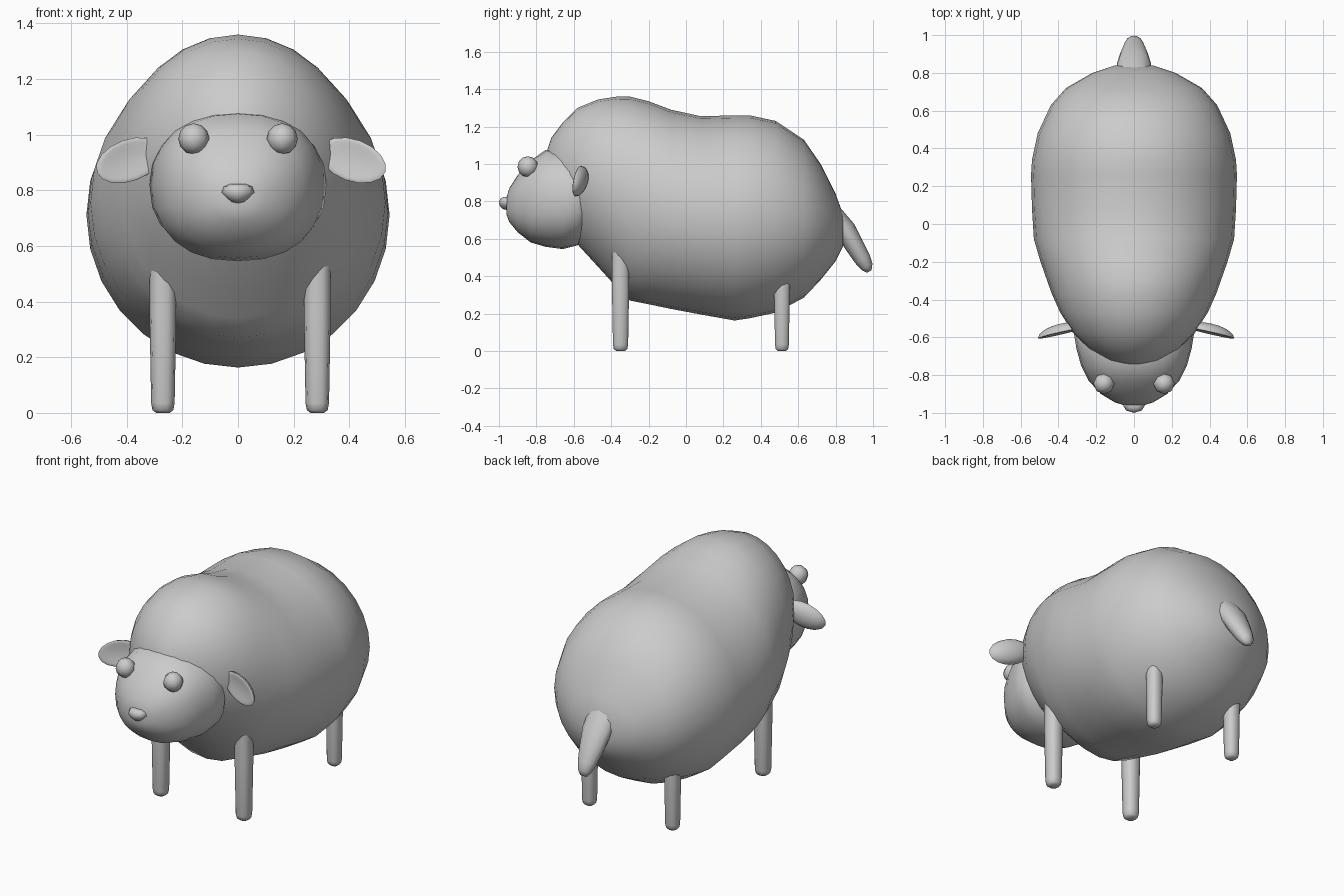
import bpy, bmesh, math
from mathutils import Vector, Matrix

if "Cube" in bpy.data.objects:
    bpy.data.objects.remove(bpy.data.objects["Cube"])


def finish(name, bm, angle=60):
    bmesh.ops.recalc_face_normals(bm, faces=bm.faces[:])
    me = bpy.data.meshes.new(name)
    bm.to_mesh(me)
    bm.free()
    ob = bpy.data.objects.new(name, me)
    bpy.context.collection.objects.link(ob)
    bpy.ops.object.select_all(action='DESELECT')
    ob.select_set(True)
    bpy.context.view_layer.objects.active = ob
    bpy.ops.object.shade_smooth_by_angle(angle=math.radians(angle))
    return ob


def loft(name, sections, n=24, power=2.0):
    """Sections are (centre, axis_a, axis_b); each becomes a superellipse ring."""
    bm = bmesh.new()
    rings = []
    for c, a, b in sections:
        c, a, b = Vector(c), Vector(a), Vector(b)
        ring = []
        for i in range(n):
            t = 2 * math.pi * i / n
            ct, st = math.cos(t), math.sin(t)
            u = math.copysign(abs(ct) ** (2 / power), ct)
            v = math.copysign(abs(st) ** (2 / power), st)
            ring.append(bm.verts.new(c + a * u + b * v))
        rings.append(ring)
    for r, s in zip(rings, rings[1:]):
        for i in range(n):
            j = (i + 1) % n
            bm.faces.new((r[i], r[j], s[j], s[i]))
    bm.faces.new(rings[0])
    bm.faces.new(rings[-1])
    return finish(name, bm)


def upright(profile):
    """Profile rows are (y, half width, bottom z, top z)."""
    return [((0, y, (lo + hi) / 2), (w, 0, 0), (0, 0, (hi - lo) / 2))
            for y, w, lo, hi in profile]


# Woolly body with a saddle dip in the back
loft("body", upright([
    (-.76, .04, .92, 1.02), (-.72, .15, .79, 1.14), (-.66, .24, .68, 1.22),
    (-.58, .32, .57, 1.30), (-.47, .39, .45, 1.345), (-.37, .435, .34, 1.36),
    (-.30, .46, .27, 1.36), (-.20, .495, .25, 1.335), (-.08, .53, .225, 1.29),
    (.08, .54, .195, 1.255), (.26, .545, .163, 1.26), (.34, .54, .175, 1.26),
    (.48, .51, .205, 1.23), (.63, .44, .285, 1.13), (.72, .36, .38, 1.0),
    (.80, .22, .48, .84), (.84, .10, .56, .73)]), n=28)

# Rounded head sunk into the body
loft("head", upright([
    (-.96, .05, .73, .82), (-.945, .10, .69, .87), (-.90, .175, .635, .94),
    (-.83, .24, .58, 1.02), (-.75, .28, .557, 1.075), (-.66, .305, .545, 1.085),
    (-.58, .318, .565, 1.07), (-.52, .28, .63, 1.03), (-.47, .17, .72, .95)]),
    n=24, power=2.3)

# Nose, narrower towards the bottom
bm = bmesh.new()
bmesh.ops.create_uvsphere(bm, u_segments=8, v_segments=6, radius=1)
for v in bm.verts:
    taper = 1 if v.co.z > -.1 else .8
    v.co = Vector((v.co.x * .06 * taper, v.co.y * .045 - .955,
                   min(v.co.z, .75) * .04 + .793))
finish("nose", bm)

for side, label in ((1, "left"), (-1, "right")):
    # Bulging eyes
    bm = bmesh.new()
    bmesh.ops.create_uvsphere(bm, u_segments=8, v_segments=6, radius=.056)
    bmesh.ops.translate(bm, verts=bm.verts[:], vec=(side * .159, -.845, .985))
    finish(label + "_eye", bm, 80)

    # Drooping ears, cupped at the front and swept forward at the tip
    bm = bmesh.new()
    bmesh.ops.create_uvsphere(bm, u_segments=16, v_segments=10, radius=1,
                              matrix=Matrix.Rotation(math.pi / 2, 4, 'X'))
    tilt = Matrix.Rotation(math.radians(20), 3, 'Y')
    for v in bm.verts:
        p = v.co.copy()
        r2 = p.x ** 2 + p.z ** 2
        y = p.y * .05
        if p.y < 0:
            y = p.y * .014 + .018 * (1 - r2)
        q = tilt @ Vector((p.x * .125, y - p.x * .028, p.z * .075))
        cx = .412 if side > 0 else .39
        v.co = Vector((side * (q.x + cx), q.y - .578, q.z + .908))
    finish(label + "_ear", bm)

    # Short stick legs with rounded feet
    for part, y, top in (("front", -.35, .62), ("rear", .513, .5)):
        x = .285 if side > 0 else .27
        w = .048 if part == "front" else .044
        loft(f"{label}_{part}_leg", [
            ((side * x, y, z), (w * k, 0, 0), (0, w * k, 0))
            for z, k in ((0, .5), (.01, .78), (.035, .88), (.35, 1), (top, 1))],
            n=10, power=2.5)

# Tail hanging from the rump
across = Vector((0, .85, .5))
loft("tail", [((0, y, z), (w, 0, 0), across * t) for y, z, w, t in (
    (.76, .76, .095, .055), (.85, .65, .09, .058), (.90, .565, .075, .052),
    (.945, .49, .055, .045), (.968, .45, .04, .034), (.98, .425, .02, .014))],
    n=12)
